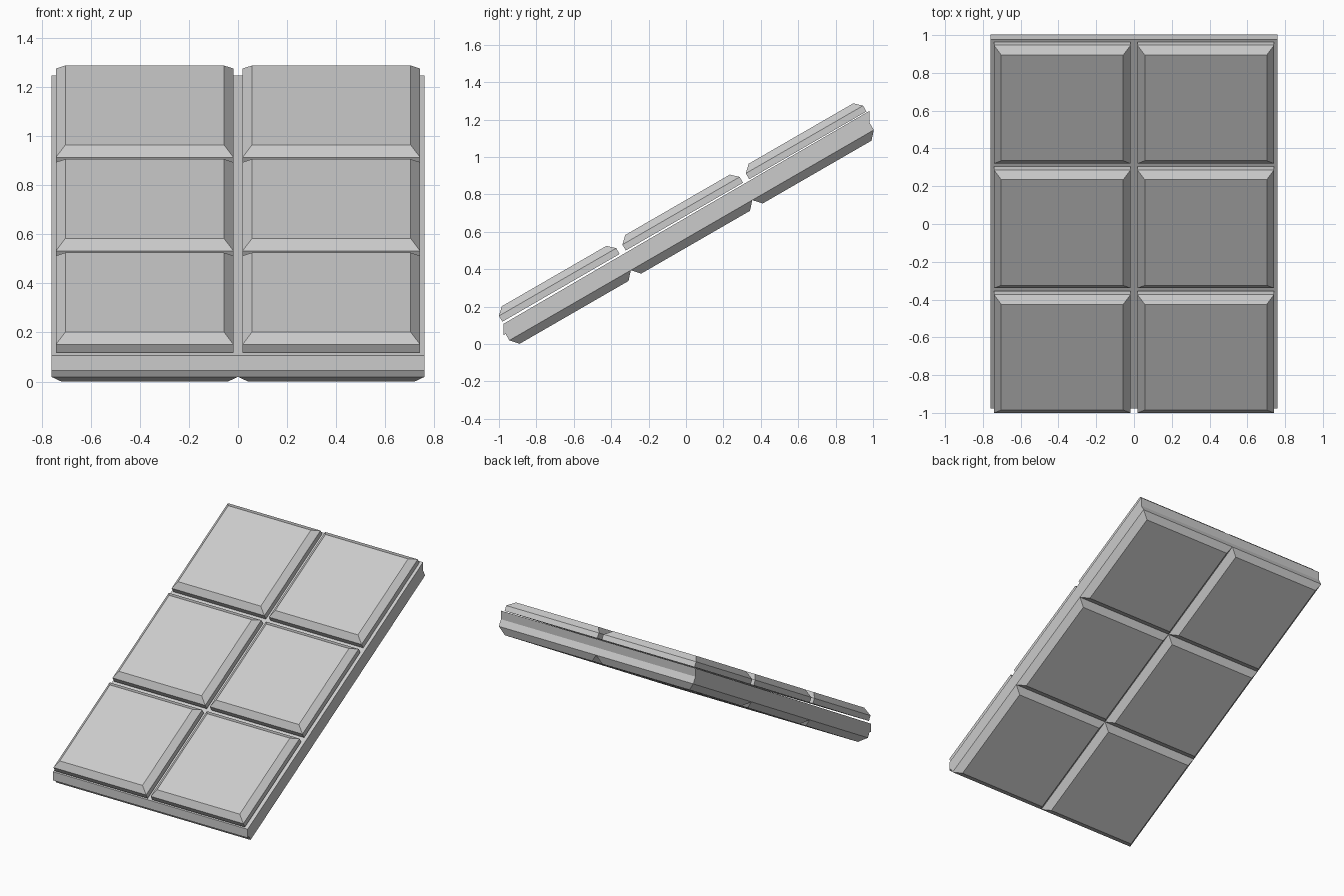
import bpy, bmesh
from math import radians
from mathutils import Matrix

if "Cube" in bpy.data.objects:
    bpy.data.objects.remove(bpy.data.objects["Cube"])

TILT = Matrix.Rotation(radians(30), 4, 'X')   # local y runs up the slope, local z is its normal


def make_object(name, verts, faces, matrix=None):
    bm = bmesh.new()
    vs = [bm.verts.new(v) for v in verts]
    for f in faces:
        bm.faces.new([vs[i] for i in f])
    bmesh.ops.recalc_face_normals(bm, faces=bm.faces)
    me = bpy.data.meshes.new(name)
    bm.to_mesh(me)
    bm.free()
    ob = bpy.data.objects.new(name, me)
    bpy.context.collection.objects.link(ob)
    if matrix:
        ob.matrix_world = matrix
    return ob


def loft(name, rings, matrix=None):
    """Stack of four-sided rings with capped ends."""
    verts = [v for r in rings for v in r]
    n = len(rings)
    faces = [(0, 1, 2, 3), tuple(4 * (n - 1) + i for i in range(4))]
    for k in range(n - 1):
        a = 4 * k
        for i in range(4):
            j = (i + 1) % 4
            faces.append((a + i, a + j, a + 4 + j, a + 4 + i))
    return make_object(name, verts, faces, matrix)


def ring(cx, cy, hx, hy, z):
    return [(cx + sx * hx, cy + sy * hy, z)
            for sx, sy in ((-1, -1), (1, -1), (1, 1), (-1, 1))]


def bevelled_tile(name, cx, cy, hx, hy, z_base, z_edge, z_face, inset=0.039):
    loft(name, [ring(cx, cy, hx, hy, z_base),
                ring(cx, cy, hx, hy, z_edge),
                ring(cx, cy, hx - inset, hy - inset, z_face)], TILT)


for row in range(3):
    for side, cx in (("left", -0.38), ("right", 0.38)):
        # raised top tiles, separated by narrow gaps
        bevelled_tile(f"top_tile_{side}_{row}", cx, -0.429 + 0.762 * row,
                      0.362, 0.362, 0.594, 0.630, 0.667)
        # underside tiles, meeting in V grooves
        bevelled_tile(f"under_tile_{side}_{row}", cx, -0.4335 + 0.750 * row,
                      0.38, 0.375, 0.537, 0.489, 0.4455)

# backing slab with vertical end faces
loft("backing_slab", [[(x, -0.977, 0.046), (x, 0.980, 1.185),
                       (x, 0.980, 1.246), (x, -0.977, 0.107)] for x in (-0.76, 0.76)])
